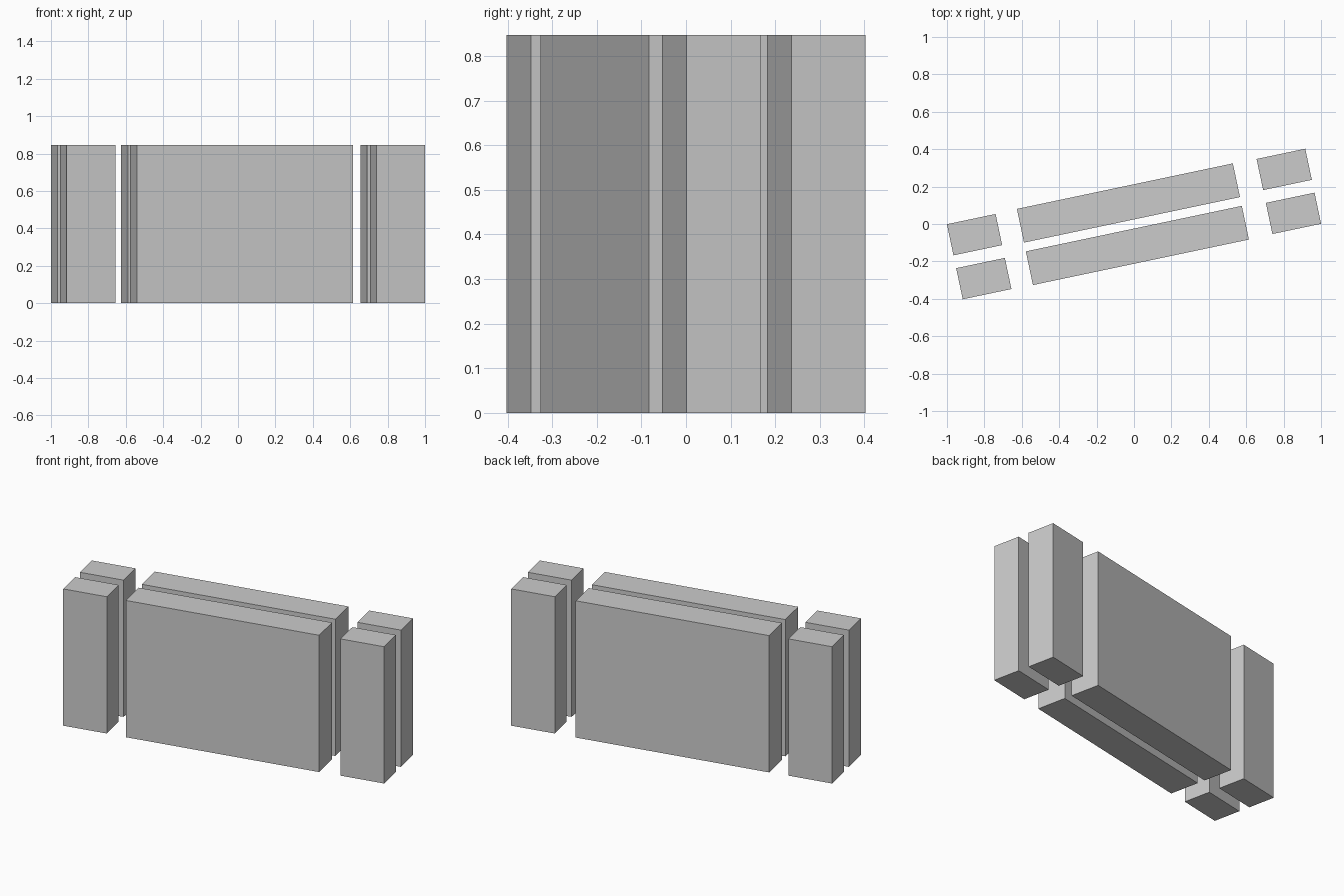
import bpy
from math import cos, sin, radians

if "Cube" in bpy.data.objects:
    bpy.data.objects.remove(bpy.data.objects["Cube"])

ANGLE = radians(11.9)   # whole arrangement is turned about z
HEIGHT = 0.847


def slab(name, u, v, length, width):
    """Upright block at (u, v) in the turned frame, standing on z = 0."""
    x = u * cos(ANGLE) - v * sin(ANGLE)
    y = u * sin(ANGLE) + v * cos(ANGLE)
    bpy.ops.mesh.primitive_cube_add(size=1, location=(x, y, HEIGHT / 2),
                                    rotation=(0, 0, ANGLE))
    ob = bpy.context.object
    ob.name = name
    ob.scale = (length, width, HEIGHT)
    bpy.ops.object.transform_apply(location=False, rotation=False, scale=True)


for side, v in (("front", -1), ("back", 1)):
    # long central panel
    slab(side + "_panel", -0.006, v * 0.116, 1.18, 0.184)
    # short end posts
    slab(side + "_left_post", -0.846, v * 0.12, 0.266, 0.17)
    slab(side + "_right_post", 0.846, v * 0.12, 0.266, 0.17)
